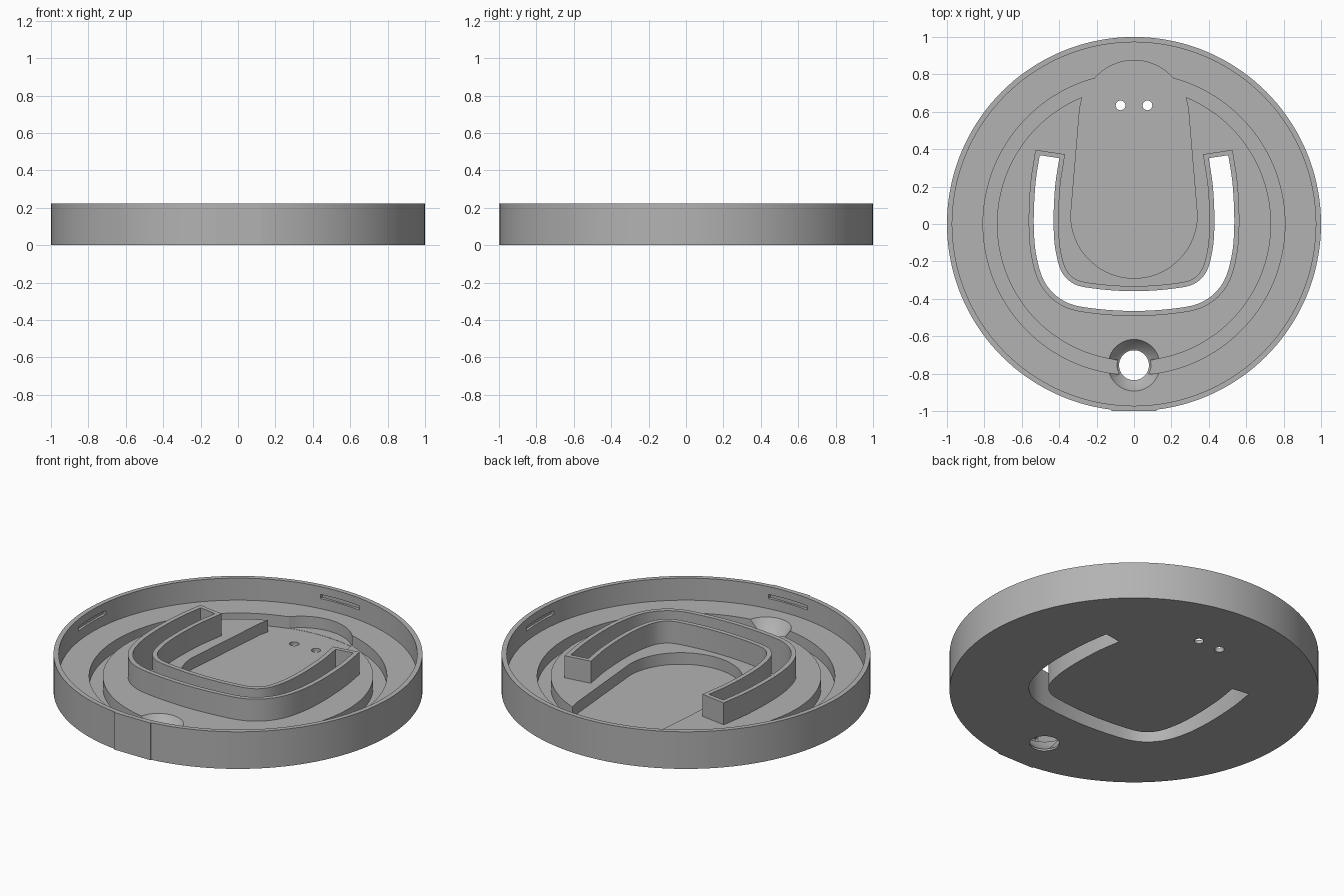
import bpy, bmesh, math
from mathutils import Vector

if "Cube" in bpy.data.objects:
    bpy.data.objects.remove(bpy.data.objects["Cube"], do_unlink=True)

HEIGHT, FLOOR, POCKET = 0.222, 0.09, 0.02
HOLE_Y = -0.755

grey = bpy.data.materials.new("plain grey")
grey.use_nodes = True
grey.diffuse_color = (0.45, 0.45, 0.45, 1)
grey.node_tree.nodes["Principled BSDF"].inputs["Base Color"].default_value = grey.diffuse_color


def finish(name, bm):
    bmesh.ops.recalc_face_normals(bm, faces=bm.faces)
    mesh = bpy.data.meshes.new(name)
    bm.to_mesh(mesh)
    bm.free()
    mesh.materials.append(grey)
    ob = bpy.data.objects.new(name, mesh)
    bpy.context.collection.objects.link(ob)
    return ob


def lathe(name, profile, steps=144, center=(0, 0), closed=False):
    """Spin an (r, z) profile; ends are capped unless the profile is closed."""
    bm = bmesh.new()
    rings = []
    for r, z in profile:
        rings.append([bm.verts.new((center[0] + r * math.cos(math.tau * i / steps),
                                    center[1] + r * math.sin(math.tau * i / steps), z))
                      for i in range(steps)])
    pairs = list(zip(rings, rings[1:]))
    if closed:
        pairs.append((rings[-1], rings[0]))
    else:
        bm.faces.new(rings[0])
        bm.faces.new(rings[-1])
    for a, b in pairs:
        for i in range(steps):
            j = (i + 1) % steps
            bm.faces.new((a[i], a[j], b[j], b[i]))
    return finish(name, bm)


def prism(name, outline, z0, z1):
    bm = bmesh.new()
    face = bm.faces.new([bm.verts.new((x, y, z0)) for x, y in outline])
    top = bmesh.ops.extrude_face_region(bm, geom=[face])["geom"]
    bmesh.ops.translate(bm, vec=(0, 0, z1 - z0),
                        verts=[v for v in top if isinstance(v, bmesh.types.BMVert)])
    return finish(name, bm)


def box(name, x0, x1, y0, y1, z0, z1):
    return prism(name, [(x0, y0), (x1, y0), (x1, y1), (x0, y1)], z0, z1)


def combine(target, tool, operation="DIFFERENCE"):
    mod = target.modifiers.new("cut", "BOOLEAN")
    mod.operation, mod.solver, mod.object = operation, "EXACT", tool
    bpy.context.view_layer.objects.active = target
    bpy.ops.object.modifier_apply(modifier=mod.name)
    bpy.data.objects.remove(tool, do_unlink=True)


def smooth_path(points, steps=8):
    """Catmull-Rom curve through the points."""
    p = [Vector(q) for q in points]
    p = [2 * p[0] - p[1]] + p + [2 * p[-1] - p[-2]]
    out = []
    for a, b, c, d in zip(p, p[1:], p[2:], p[3:]):
        for i in range(steps):
            t = i / steps
            out.append(0.5 * (2 * b + (c - a) * t + (2 * a - 5 * b + 4 * c - d) * t * t
                              + (3 * b - a - 3 * c + d) * t ** 3))
    return out + [p[-2]]


def band(path, half, extend):
    """Outline of a strip that follows the path."""
    left, right = [], []
    last = len(path) - 1
    for i, q in enumerate(path):
        tan = (path[min(i + 1, last)] - path[max(i - 1, 0)]).normalized()
        if i in (0, last):
            q = q + tan * (extend if i else -extend)
        side = Vector((-tan.y, tan.x)) * half
        left.append(q + side)
        right.append(q - side)
    return left + right[::-1]


# Round tray with a raised rim
tray = lathe("tray", [(1, 0), (1, HEIGHT), (0.972, HEIGHT), (0.972, FLOOR)])
combine(tray, box("front_pad", -0.12, 0.12, -1, -0.98, 0, HEIGHT), "UNION")

# Raised U-shaped frame
half_path = [(-0.452, 0.36), (-0.475, 0.2), (-0.483, 0), (-0.47, -0.16),
             (-0.428, -0.29), (-0.34, -0.37), (-0.2, -0.4)]
path = smooth_path(half_path + [(0, -0.412)] + [(-x, y) for x, y in reversed(half_path)])
combine(tray, prism("u_frame", band(path, 0.08, 0.025), 0.05, HEIGHT), "UNION")

# Ring groove
combine(tray, lathe("groove_cutter", [(0.733, POCKET), (0.807, POCKET),
                                      (0.807, 0.12), (0.733, 0.12)], closed=True))

# Central pocket with a round lower end, and a rounded bay at the back
arc = [(0.338 * math.cos(a), 0.048 + 0.338 * math.sin(a))
       for a in (math.pi + math.pi * i / 40 for i in range(41))]
upper = [(0.29, 0.62), (0.275, 0.685), (0.26, 0.75)]
pocket = arc + upper + [(-x, y) for x, y in reversed(upper)]
combine(tray, prism("pocket_cutter", pocket, POCKET + 0.0006, 0.12))
combine(tray, lathe("bay_cutter", [(0.278, POCKET + 0.0012), (0.278, 0.13)],
                    steps=72, center=(0, 0.597)))

# U-shaped slot through frame and floor
combine(tray, prism("slot_cutter", band(path, 0.053, 0), -0.1, 0.4))

# Countersunk hole at the front and two small holes at the back
combine(tray, lathe("countersink_cutter", [(0.08, -0.1), (0.08, 0.012), (0.088, 0.016),
                                           (0.138, FLOOR), (0.138, 0.12)],
                    steps=48, center=(0, HOLE_Y)))
for side in (-1, 1):
    combine(tray, lathe("small_hole_cutter", [(0.026, -0.1), (0.026, 0.12)],
                        steps=24, center=(side * 0.072, 0.634)))

# Four shallow slits inside the rim
for sign in (-1, 1):
    near, far = sorted((sign * 0.94, sign * 0.984))
    combine(tray, box("slit_cutter", -0.13, 0.13, near, far, 0.15, 0.175))
    combine(tray, box("slit_cutter", near, far, -0.13, 0.13, 0.15, 0.175))

# Smooth round walls, sharp edges
bpy.ops.object.select_all(action="DESELECT")
tray.select_set(True)
bpy.context.view_layer.objects.active = tray
bpy.ops.object.shade_smooth_by_angle(angle=math.radians(30))
